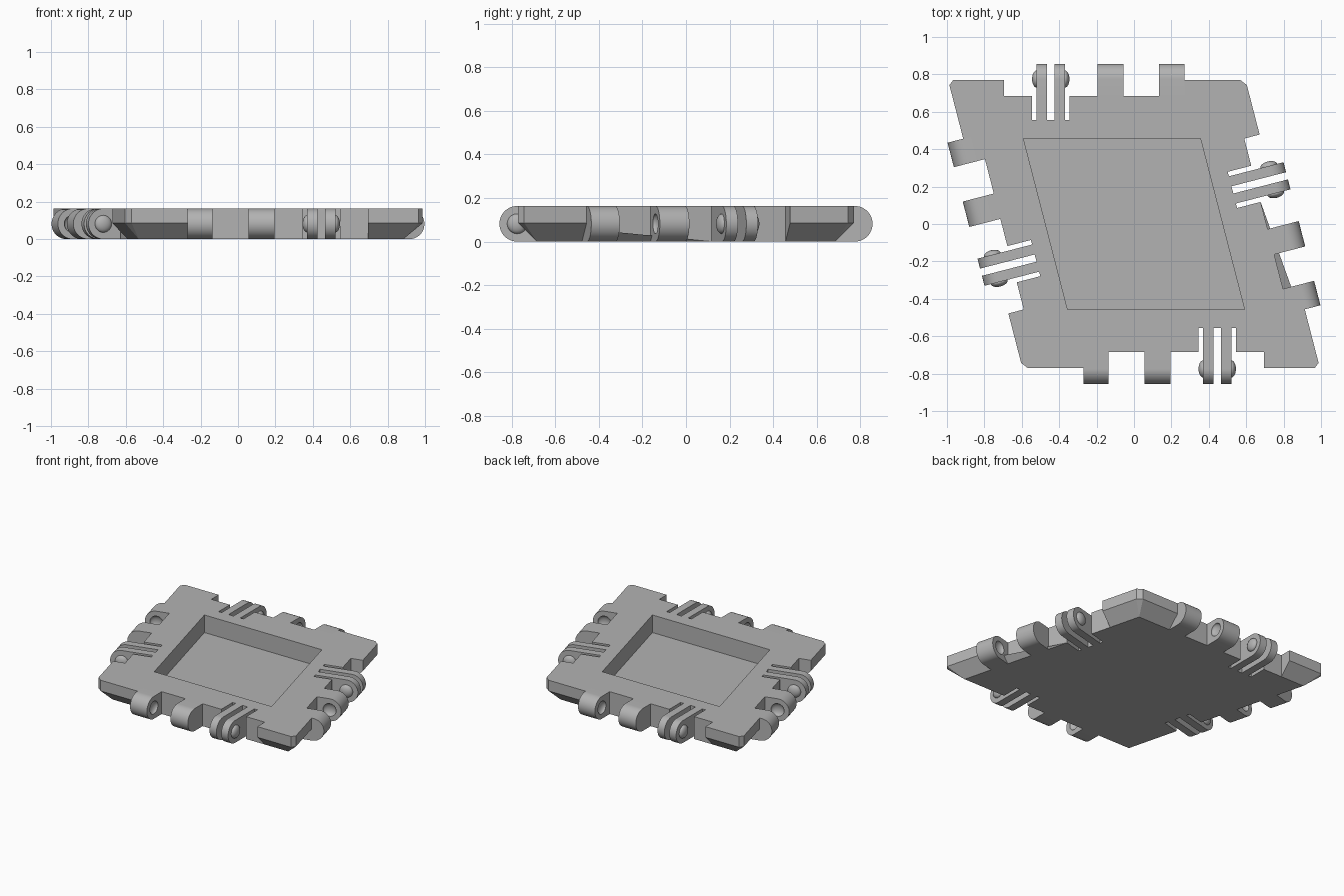
import bpy, bmesh
from math import acos, cos, sin, pi, radians
from mathutils import Matrix, Vector

cube = bpy.data.objects.get("Cube")
if cube:
    bpy.data.objects.remove(cube, do_unlink=True)

HEIGHT = 0.163
R = HEIGHT / 2            # hinge barrel radius
AXIS = 0.775              # hinge axis distance from the centre
RIM = 0.77                # outer edge of the corner blocks
WALL = 0.685              # recessed edge carrying the hinges
SLOT = 0.555              # inner end of the prong slots
FLOOR = 0.035             # pocket floor height
ANGLE = acos(0.25)        # acute angle of the rhombus

grey = bpy.data.materials.new("plain_grey")
grey.use_nodes = True
colour = (0.45, 0.45, 0.45, 1)
grey.diffuse_color = colour
grey.node_tree.nodes["Principled BSDF"].inputs["Base Color"].default_value = colour


def add(name, bm, matrix=Matrix()):
    bmesh.ops.recalc_face_normals(bm, faces=bm.faces[:])
    mesh = bpy.data.meshes.new(name)
    bm.to_mesh(mesh)
    bm.free()
    mesh.transform(matrix)
    mesh.materials.append(grey)
    obj = bpy.data.objects.new(name, mesh)
    bpy.context.collection.objects.link(obj)
    return obj


def prism(name, points, shift, matrix=Matrix()):
    """Extrude a flat outline of 3D points along a vector."""
    bm = bmesh.new()
    face = bm.faces.new([bm.verts.new(p) for p in points])
    new = bmesh.ops.extrude_face_region(bm, geom=[face])["geom"]
    verts = [v for v in new if isinstance(v, bmesh.types.BMVert)]
    bmesh.ops.translate(bm, verts=verts, vec=shift)
    return add(name, bm, matrix)


def ball(name, u, matrix):
    """Shallow round bump centred on the hinge axis."""
    bm = bmesh.new()
    bmesh.ops.create_uvsphere(bm, u_segments=32, v_segments=16, radius=1)
    shape = (Matrix.Translation((u, AXIS, R)) @ Matrix.Diagonal((0.025, 0.046, 0.046, 1))
             @ Matrix.Rotation(pi / 2, 4, 'Y'))
    return add(name, bm, matrix @ shape)


def cut(obj, cutter):
    cutter.hide_render = True
    mod = obj.modifiers.new("cut", 'BOOLEAN')
    mod.operation = 'DIFFERENCE'
    mod.solver = 'EXACT'
    mod.object = cutter
    select(obj)
    bpy.ops.object.modifier_apply(modifier=mod.name)
    bpy.data.objects.remove(cutter, do_unlink=True)


def select(obj):
    bpy.ops.object.select_all(action='DESELECT')
    obj.select_set(True)
    bpy.context.view_layer.objects.active = obj


def smooth(obj):
    select(obj)
    bpy.ops.object.shade_smooth_by_angle(angle=radians(30))


def rhombus(d, z):
    """Corners of the rhombus whose sides lie at distance d from the centre."""
    a, b = d * 0.75 / sin(ANGLE), d * 1.25 / sin(ANGLE)
    return [Vector(p) for p in ((a, d, z), (-b, d, z), (-a, -d, z), (b, -d, z))]


def clipped(d, z, clip=0.028):
    corners = rhombus(d, z)
    out = []
    for i, p in enumerate(corners):
        for q in (corners[i - 1], corners[(i + 1) % 4]):
            out.append(p + (q - p).normalized() * clip)
    return out


# Plate with clipped corners and a sloping underside rim
bm = bmesh.new()
for p in clipped(RIM, HEIGHT) + clipped(RIM, RIM - WALL) + rhombus(WALL, 0):
    bm.verts.new(p)
bmesh.ops.convex_hull(bm, input=bm.verts[:])
bmesh.ops.dissolve_limit(bm, angle_limit=radians(1), verts=bm.verts[:], edges=bm.edges[:])
plate = add("plate", bm)

# Rhombic pocket
cut(plate, prism("pocket_cutter", rhombus(0.458, FLOOR), (0, 0, 1)))

# Each side: comb-shaped recess, two prongs with bumps, two dimpled knuckles
PRONGS = ((-0.32, -0.265), (-0.225, -0.17))
SLOTS = ((-0.345, -0.32), (-0.265, -0.225), (-0.17, -0.145))
KNUCKLES = ((0.005, 0.145), (0.335, 0.47))
SIDES = {"back": (0, -0.2), "right": (-ANGLE, 0.2),
         "front": (pi, -0.2), "left": (pi - ANGLE, 0.2)}

ARC = [-pi / 2 + pi * i / 24 for i in range(25)]


def barrel(name, start, end, matrix):
    profile = [(start, WALL, HEIGHT), (start, WALL, 0)]
    profile += [(start, AXIS + R * cos(t), R + R * sin(t)) for t in ARC]
    return prism(name, profile, (end - start, 0, 0), matrix)


for side, (turn, offset) in SIDES.items():
    m = Matrix.Rotation(turn, 4, 'Z') @ Matrix.Translation((offset, 0, 0))

    comb = [(-0.495, 1), (-0.495, WALL)]
    for a, b in SLOTS:
        comb += [(a, WALL), (a, SLOT), (b, SLOT), (b, WALL)]
    comb += [(0.47, WALL), (0.47, 1)]
    cut(plate, prism("recess_cutter", [(u, n, -0.1) for u, n in comb], (0, 0, 0.5), m))

    for i, (a, b) in enumerate(PRONGS):
        smooth(barrel(f"{side}_prong_{i + 1}", a, b, m))
        smooth(ball(f"{side}_bump_{i + 1}", (a, b)[i], m))

    for i, (a, b) in enumerate(KNUCKLES):
        knuckle = barrel(f"{side}_knuckle_{i + 1}", a, b, m)
        cut(knuckle, ball("dimple_cutter", (b, a)[i], m))
        smooth(knuckle)
